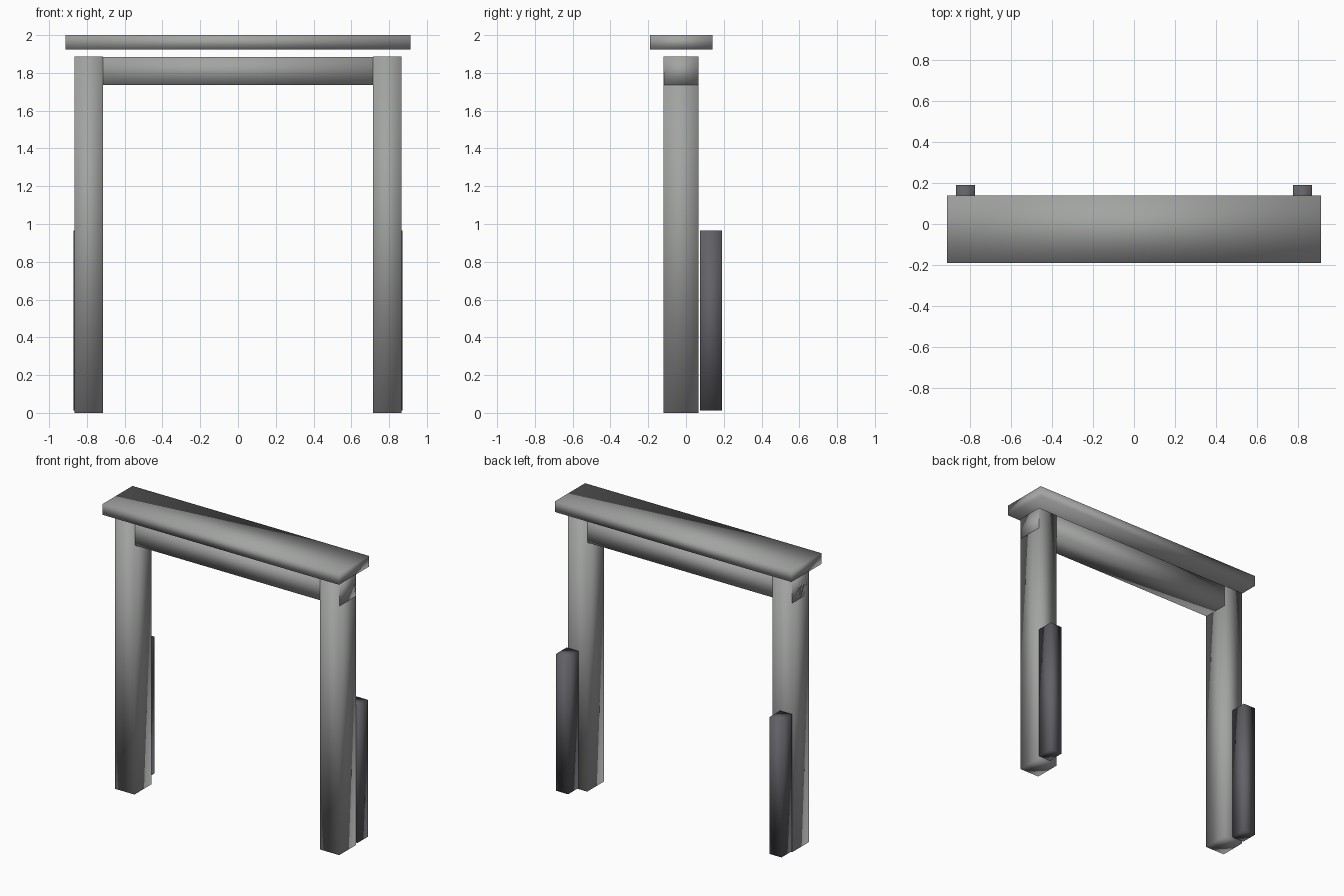
import bpy
import bmesh
from mathutils import Vector

if "Cube" in bpy.data.objects:
    bpy.data.objects.remove(bpy.data.objects["Cube"])


def material(name, rgb):
    mat = bpy.data.materials.new(name)
    mat.diffuse_color = (*rgb, 1)
    mat.use_nodes = True
    mat.node_tree.nodes["Principled BSDF"].inputs["Base Color"].default_value = mat.diffuse_color
    return mat


stone = material("stone_grey", (0.36, 0.37, 0.36))
dark = material("dark_slate", (0.12, 0.12, 0.135))


def box(name, lo, hi, mat):
    """Softly shaded box between two opposite corners."""
    lo, hi = Vector(lo), Vector(hi)
    mesh = bpy.data.meshes.new(name)
    bm = bmesh.new()
    bmesh.ops.create_cube(bm, size=1)
    for v in bm.verts:
        v.co = (lo + hi) / 2 + v.co * (hi - lo)
    for f in bm.faces:
        f.smooth = True
    bm.to_mesh(mesh)
    bm.free()
    mesh.materials.append(mat)
    obj = bpy.data.objects.new(name, mesh)
    bpy.context.collection.objects.link(obj)
    return obj


# Cap slab, floating just above the frame
box("cap_slab", (-0.912, -0.19, 1.925), (0.912, 0.14, 2.0), stone)

# Lintel running through both posts
box("lintel", (-0.865, -0.116, 1.736), (0.865, 0.065, 1.885), stone)

# Posts and the short dark bars standing behind them
for side, s in (("left", -1), ("right", 1)):
    x0, x1 = sorted((s * 0.715, s * 0.865))
    box(side + "_post", (x0, -0.12, 0), (x1, 0.067, 1.886), stone)
    x0, x1 = sorted((s * 0.777, s * 0.87))
    box(side + "_back_bar", (x0, 0.073, 0.012), (x1, 0.19, 0.966), dark)
